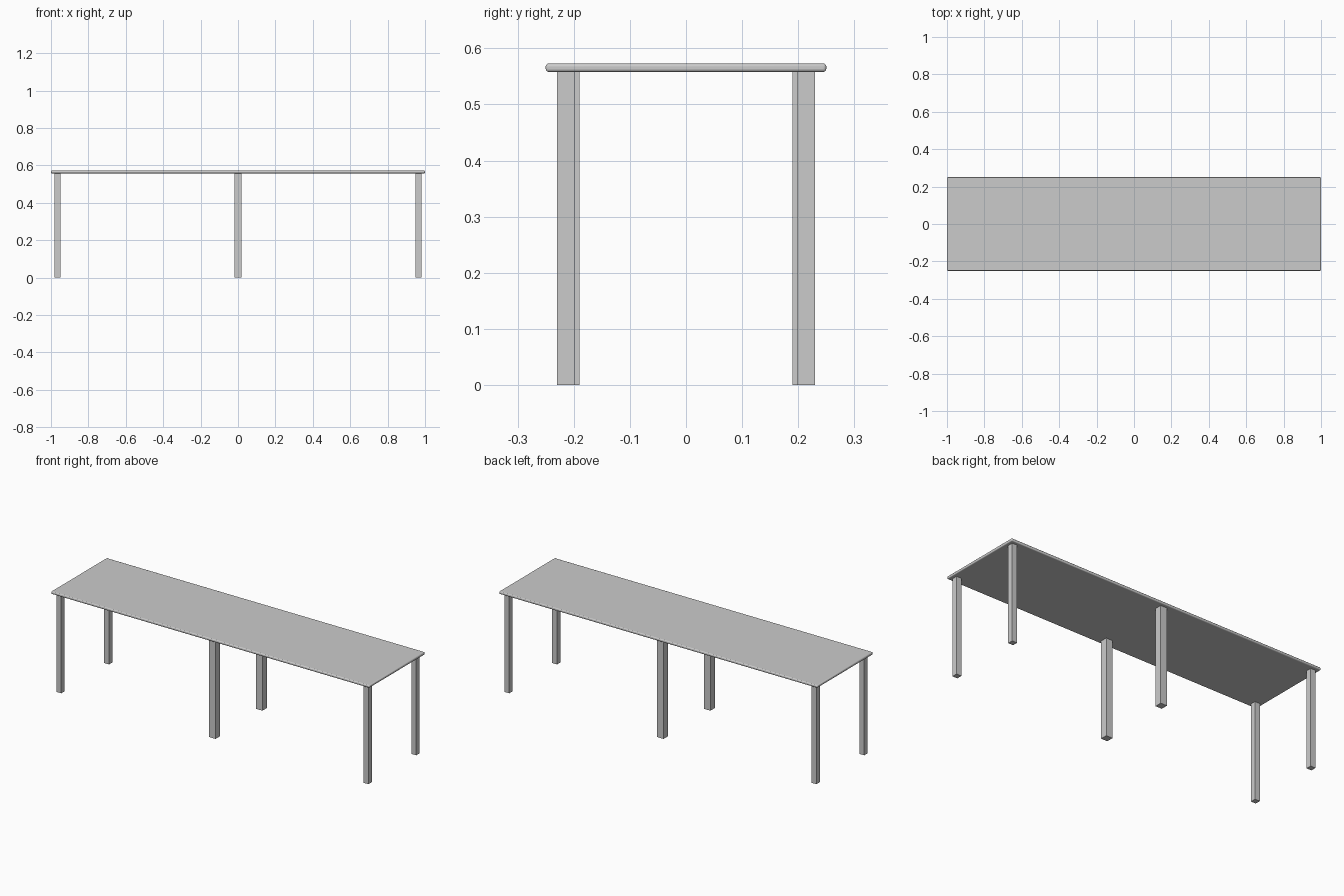
import bpy

if "Cube" in bpy.data.objects:
    bpy.data.objects.remove(bpy.data.objects["Cube"])

TOP_Z = 0.573
UNDER_Z = 0.558


def box(name, lo, hi):
    """Box spanning two opposite corners."""
    bpy.ops.mesh.primitive_cube_add(size=1, location=[(a + b) / 2 for a, b in zip(lo, hi)])
    obj = bpy.context.object
    obj.name = name
    obj.scale = [b - a for a, b in zip(lo, hi)]
    bpy.ops.object.transform_apply(location=False, rotation=False, scale=True)
    return obj


# Table top with softly rounded edges
top = box("table_top", (-1, -0.25, UNDER_Z), (1, 0.25, TOP_Z))
bevel = top.modifiers.new("rounded_edge", 'BEVEL')
bevel.width = 0.005
bevel.segments = 3
bpy.ops.object.shade_smooth_by_angle()

# Six square legs: slim ones at the corners, thicker ones in the middle
for row, side in (("front", -1), ("back", 1)):
    for place, x, w in (("left", -0.965, 0.031), ("middle", 0, 0.04), ("right", 0.965, 0.031)):
        y = side * (0.23 - w / 2)
        box(f"{row}_{place}_leg",
            (x - w / 2, y - w / 2, 0), (x + w / 2, y + w / 2, UNDER_Z))
